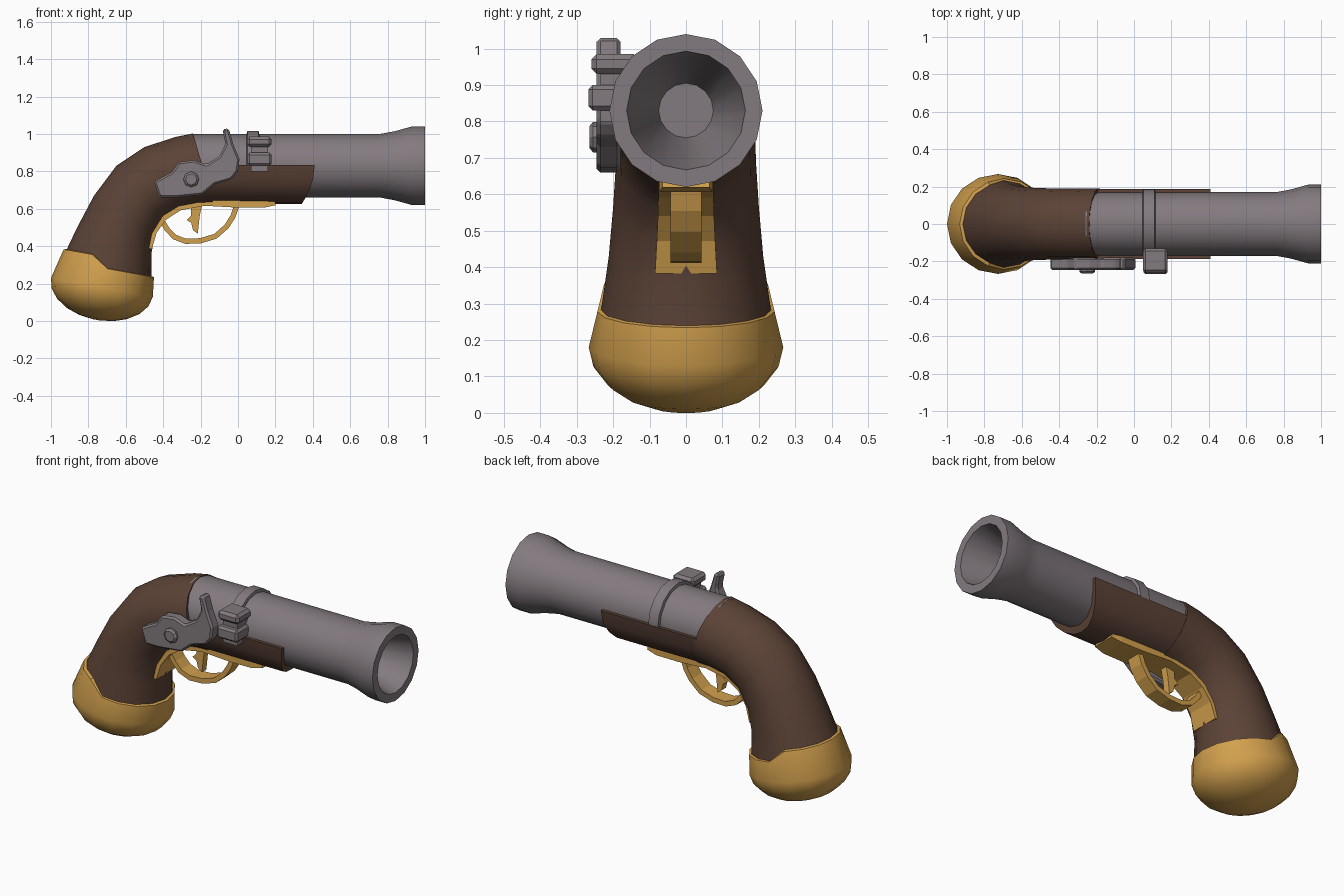
import bpy, bmesh, math
from mathutils import Vector

if "Cube" in bpy.data.objects:
    bpy.data.objects.remove(bpy.data.objects["Cube"])


def mat(name, c):
    m = bpy.data.materials.new(name)
    m.diffuse_color = (*c, 1)
    m.use_nodes = True
    m.node_tree.nodes["Principled BSDF"].inputs["Base Color"].default_value = m.diffuse_color
    return m


WOOD = mat("dark_wood", (0.105, 0.055, 0.037))
BRASS = mat("brass", (0.64, 0.35, 0.075))
STEEL = mat("grey_steel", (0.225, 0.195, 0.21))


def finish(bm, name, m, smooth=None, bevel=0):
    bmesh.ops.recalc_face_normals(bm, faces=bm.faces[:])
    me = bpy.data.meshes.new(name)
    bm.to_mesh(me)
    bm.free()
    me.materials.append(m)
    ob = bpy.data.objects.new(name, me)
    bpy.context.collection.objects.link(ob)
    if bevel:
        b = ob.modifiers.new("bevel", 'BEVEL')
        b.width, b.segments = bevel, 1
    if smooth:
        bpy.ops.object.select_all(action='DESELECT')
        ob.select_set(True)
        bpy.context.view_layer.objects.active = ob
        bpy.ops.object.shade_smooth_by_angle(angle=math.radians(smooth))
    return ob


def loft(name, rings, m, smooth=None, bevel=0):
    """Skin a list of point rings and close both ends."""
    bm = bmesh.new()
    vs = [[bm.verts.new(p) for p in r] for r in rings]
    n = len(vs[0])
    for a, b in zip(vs, vs[1:]):
        for i in range(n):
            j = (i + 1) % n
            bm.faces.new((a[i], a[j], b[j], b[i]))
    bm.faces.new(vs[0])
    bm.faces.new(vs[-1])
    return finish(bm, name, m, smooth, bevel)


def strip(name, path, inner, outer, widths, m):
    """Sweep a rectangle along an x-z path."""
    rings = []
    for i, p in enumerate(path):
        a, b = Vector(path[max(i - 1, 0)]), Vector(path[min(i + 1, len(path) - 1)])
        t = (b - a).normalized()
        nrm = Vector((-t.y, t.x))
        q, r, w = Vector(p) + nrm * inner, Vector(p) - nrm * outer, widths[i]
        rings.append([(q.x, -w, q.y), (q.x, w, q.y), (r.x, w, r.y), (r.x, -w, r.y)])
    return loft(name, rings, m)


def extrude(name, outline, y0, y1, m, bevel=0):
    return loft(name, [[(x, y, z) for x, z in outline] for y in (y0, y1)], m, None, bevel)


N = 16
ANG = [2 * math.pi * i / N for i in range(N)]


def lathe(name, profile, m, smooth=35):
    """Turn (x, radius) pairs about the barrel axis."""
    return loft(name, [[(x, r * math.sin(a), 0.83 + r * math.cos(a)) for a in ANG]
                       for x, r in profile], m, smooth)


def block(name, x0, x1, y0, y1, z0, z1, m, bevel):
    extrude(name, [(x0, z0), (x1, z0), (x1, z1), (x0, z1)], y0, y1, m, bevel)


# Barrel with flared muzzle and tapering bore
lathe("barrel", [(-0.26, 0.17), (0.76, 0.17), (0.84, 0.185), (0.93, 0.21), (1.0, 0.21),
                 (1.0, 0.163), (0.65, 0.075)], STEEL, 30)
lathe("barrel_band", [(0.045, 0.165), (0.05, 0.186), (0.11, 0.186), (0.115, 0.165)], STEEL)

# Curved wooden grip: outer point, inner point, half width
rings = []
for x0, z0, x1, z1, w in [
        (-0.24, 1.003, -0.13, 0.62, 0.190), (-0.33, 0.985, -0.21, 0.618, 0.190),
        (-0.50, 0.930, -0.31, 0.600, 0.190), (-0.65, 0.830, -0.39, 0.550, 0.192),
        (-0.77, 0.670, -0.445, 0.46, 0.200), (-0.86, 0.500, -0.463, 0.36, 0.212),
        (-0.95, 0.310, -0.462, 0.20, 0.237)]:
    c, h = Vector(((x0 + x1) / 2, 0, (z0 + z1) / 2)), Vector(((x0 - x1) / 2, 0, (z0 - z1) / 2))
    rings.append([c + h * math.cos(a) + Vector((0, w * math.sin(a), 0)) for a in ANG])
loft("grip", rings, WOOD, 40)

# Fore stock: half-round trough under the barrel with a slanted front
rings = []
for x, slant in ((-0.20, 0), (0.0, 0), (0.41, 0.07)):
    r = []
    for i in range(11):
        a = math.pi * i / 10
        s = math.sin(a) ** 0.9
        r.append((x - slant * s ** 2, -0.188 * math.cos(a), 0.833 - 0.208 * s))
    rings.append(r)
loft("fore_stock", rings, WOOD, 40)

# Brass butt cap: dome, wide ring, stepped rim
C, U, UP = Vector((-0.7275, 0, 0.18)), Vector((0.983, 0, -0.18)), Vector((0.18, 0, 0.983))


def cap_ring(rx, ry, height, shift=0):
    return [C + U * (shift + rx * math.cos(a)) + UP * height(math.cos(a))
            + Vector((0, ry * math.sin(a), 0)) for a in ANG]


def rim(c):
    return 0.103 + 0.06 * min(1, max(0, -c / 0.36))


rings = []
for deg in (86, 70, 54, 36, 18, 0):
    k, d = math.cos(math.radians(deg)), math.sin(math.radians(deg))
    rings.append(cap_ring(0.277 * k, 0.267 * k, lambda c, d=d: -0.177 * d))
rings.append(cap_ring(0.251, 0.243, rim, 0.013))
rings.append(cap_ring(0.226, 0.217, lambda c: rim(c) + 0.006, 0.013))
rings.append(cap_ring(0.2, 0.2, lambda c: 0.05, 0.013))
loft("butt_cap", rings, BRASS, 28)

# Trigger plate, guard and trigger
strip("trigger_plate", [(-0.467, 0.385), (-0.44, 0.475), (-0.39, 0.545), (-0.31, 0.597),
                        (-0.18, 0.622), (0.0, 0.612), (0.14, 0.612), (0.20, 0.625)],
      0.05, 0.006, [0.085, 0.08, 0.077, 0.075, 0.075, 0.075, 0.073, 0.065], BRASS)
strip("trigger_guard", [(-0.41, 0.54), (-0.38, 0.49), (-0.34, 0.448), (-0.28, 0.425),
                        (-0.20, 0.428), (-0.12, 0.452), (-0.06, 0.505), (-0.025, 0.56),
                        (-0.005, 0.62)],
      0.015, 0.013, [0.042] * 9, BRASS)
extrude("trigger", [(-0.25, 0.63), (-0.19, 0.63), (-0.205, 0.56), (-0.215, 0.467),
                    (-0.24, 0.485), (-0.25, 0.525), (-0.275, 0.54), (-0.25, 0.565)],
        -0.02, 0.02, BRASS)

# Hammer and its screw on the lock side
extrude("hammer", [(-.45, .745), (-.42, .66), (-.335, .66), (-.19, .675), (-.125, .73),
                   (-.035, .757), (0, .80), (.008, .865), (-.025, .945), (-.05, 1.03),
                   (-.083, 1.025), (-.067, .945), (-.10, .88), (-.17, .837),
                   (-.235, .86), (-.315, .85), (-.355, .795)],
        -0.245, -0.18, STEEL, 0.01)
loft("hammer_screw", [[(-0.25 + r * math.cos(a), y, 0.757 + r * math.sin(a)) for a in ANG[::2]]
                      for y, r in ((-0.2, 0.042), (-0.255, 0.042), (-0.265, 0.03))], STEEL)

# Flash pan: two chamfered blocks on a neck
block("pan_lower", 0.05, 0.18, -0.268, -0.15, 0.83, 0.90, STEEL, 0.012)
block("pan_neck", 0.07, 0.16, -0.235, -0.14, 0.80, 0.96, STEEL, 0)
block("pan_lid", 0.047, 0.18, -0.26, -0.13, 0.93, 0.985, STEEL, 0.015)
